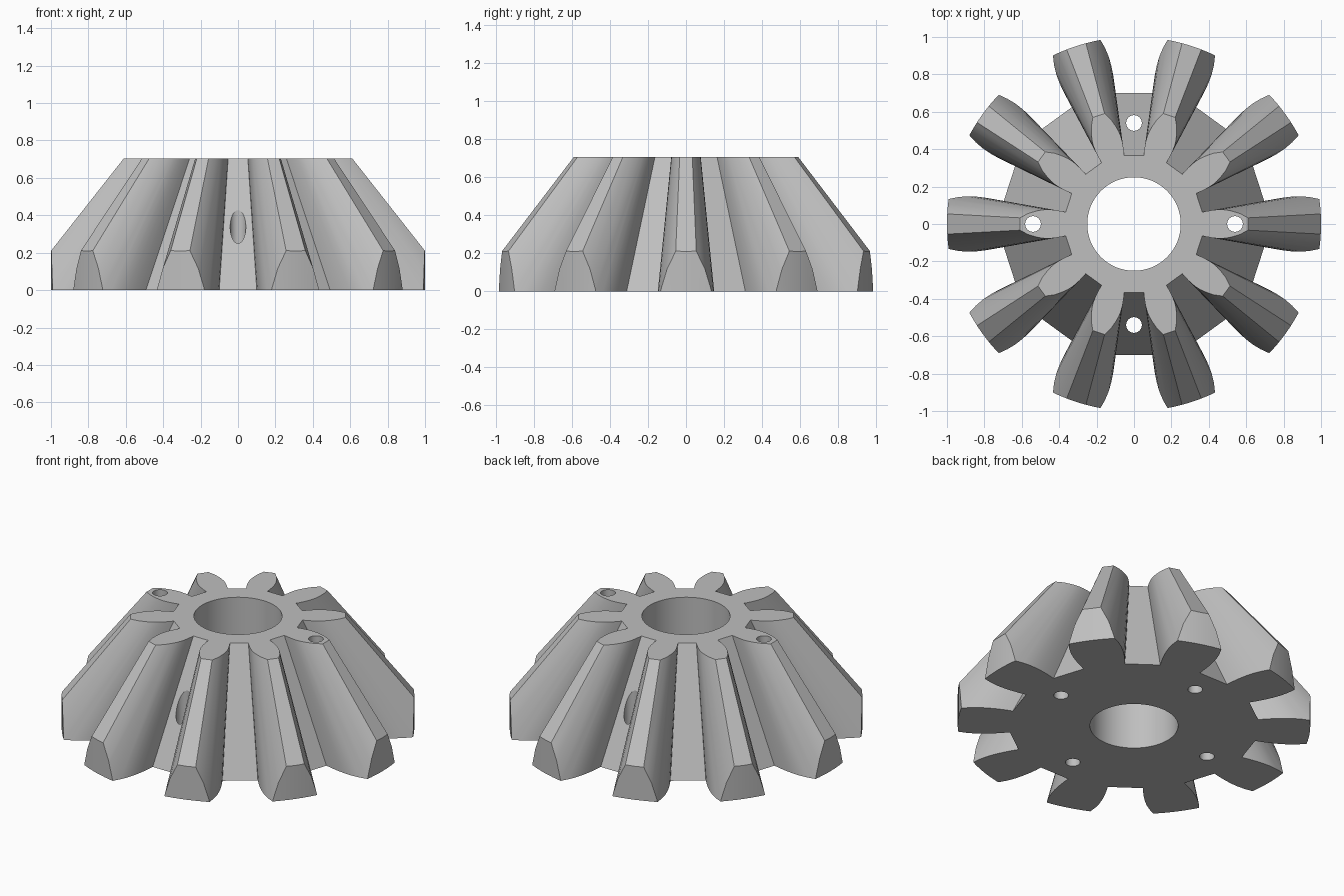
import bpy, bmesh, math

if "Cube" in bpy.data.objects:
    bpy.data.objects.remove(bpy.data.objects["Cube"])

TEETH = 10
HEIGHT = 0.705
APEX = 1.48          # height where all tooth lines meet
OUTER = 1.0
BORE = 0.25
BOLT_RING, BOLT = 0.54, 0.042

# Half tooth at the base: (distance from axis, half width), root to tip
FLANK = [(0.697, 0.121), (0.74, 0.131), (0.79, 0.14), (0.84, 0.146),
         (0.89, 0.148), (0.94, 0.144), (1.0, 0.132), (1.08, 0.108), (1.165, 0.063)]

steel = bpy.data.materials.new("grey steel")
steel.use_nodes = True
GREY = (0.52, 0.52, 0.52, 1)
steel.diffuse_color = GREY
steel.node_tree.nodes["Principled BSDF"].inputs["Base Color"].default_value = GREY


def add_object(name, bm):
    mesh = bpy.data.meshes.new(name)
    bmesh.ops.recalc_face_normals(bm, faces=bm.faces)
    bm.to_mesh(mesh)
    bm.free()
    obj = bpy.data.objects.new(name, mesh)
    bpy.context.collection.objects.link(obj)
    obj.data.materials.append(steel)
    return obj


def cylinder(name, radius, x=0, y=0, sides=64):
    bm = bmesh.new()
    bmesh.ops.create_cone(bm, cap_ends=True, segments=sides,
                          radius1=radius, radius2=radius, depth=4)
    bmesh.ops.translate(bm, verts=bm.verts, vec=(x, y, 0))
    obj = add_object(name, bm)
    obj.hide_render = True
    return obj


# Toothed outline, repeated around the axis
outline = []
half = [(r, -w) for r, w in FLANK] + [(r, w) for r, w in reversed(FLANK)]
for i in range(TEETH):
    c, s = math.cos(math.tau * i / TEETH), math.sin(math.tau * i / TEETH)
    outline += [(c * x - s * y, s * x + c * y) for x, y in half]

# Gear body tapering towards the apex
bm = bmesh.new()
rings = []
for z in (0, HEIGHT):
    k = 1 - z / APEX
    rings.append([bm.verts.new((x * k, y * k, z)) for x, y in outline])
low, high = rings
n = len(outline)
for i in range(n):
    j = (i + 1) % n
    bm.faces.new((low[i], low[j], high[j], high[i]))
bm.faces.new(low[::-1])
bm.faces.new(high)
gear = add_object("bevel_gear", bm)

# Turned rim, centre bore and four bolt holes
cuts = [("INTERSECT", cylinder("rim_cutter", OUTER, sides=180)),
        ("DIFFERENCE", cylinder("bore_cutter", BORE))]
for i in range(4):
    a = math.tau * i / 4
    cuts.append(("DIFFERENCE", cylinder("bolt_hole_cutter", BOLT, BOLT_RING * math.cos(a),
                                        BOLT_RING * math.sin(a), 32)))

bpy.context.view_layer.objects.active = gear
for operation, cutter in cuts:
    mod = gear.modifiers.new("cut", "BOOLEAN")
    mod.operation = operation
    mod.solver = "EXACT"
    mod.object = cutter
    bpy.ops.object.modifier_apply(modifier=mod.name)
    bpy.data.objects.remove(cutter)

# Smooth flanks and bores, crisp edges
bpy.ops.object.select_all(action="DESELECT")
gear.select_set(True)
bpy.ops.object.shade_smooth_by_angle(angle=math.radians(25))
